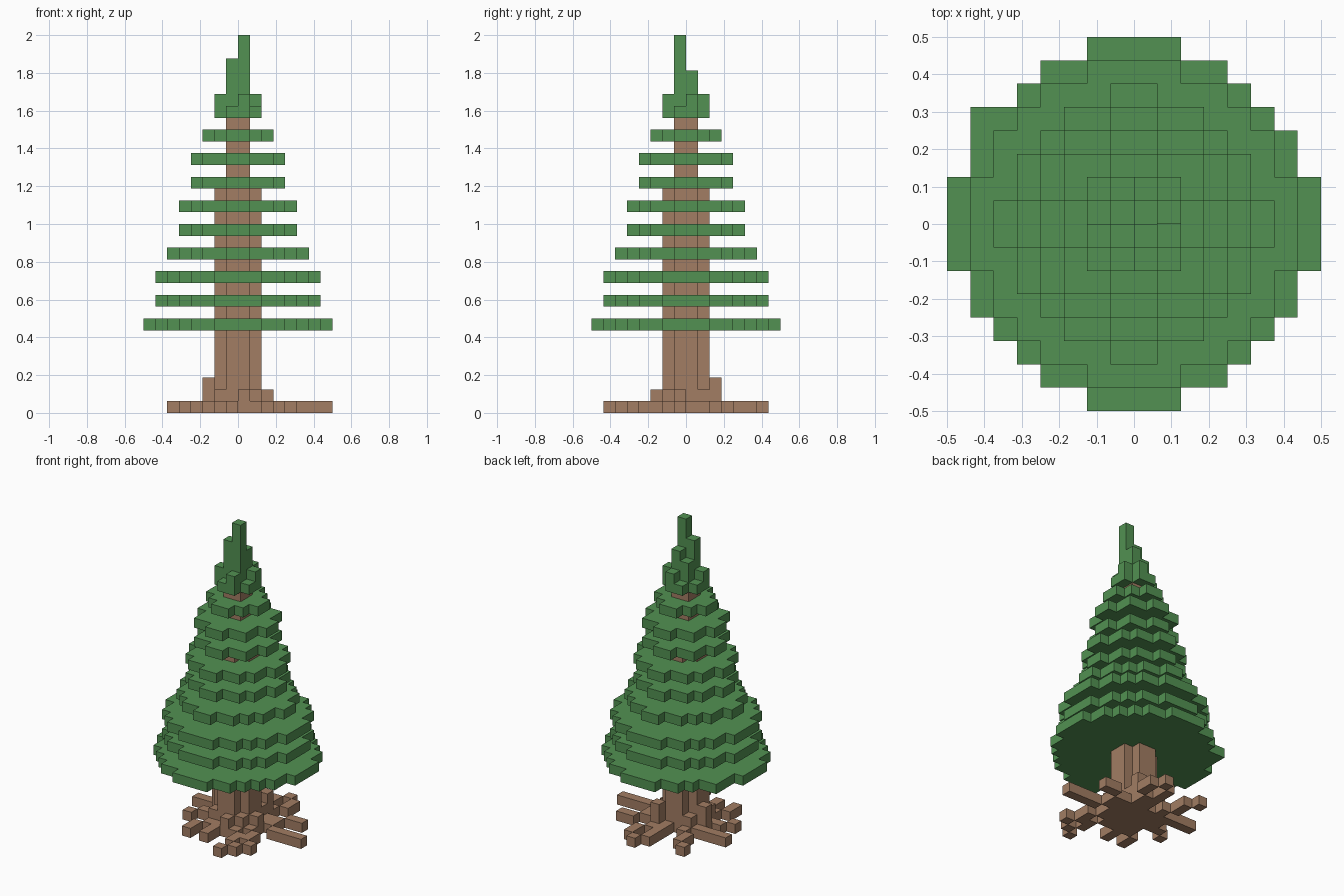
import bpy, bmesh, math

if "Cube" in bpy.data.objects:
    bpy.data.objects.remove(bpy.data.objects["Cube"])

V = 0.0625  # block size


def material(name, color):
    m = bpy.data.materials.new(name)
    m.diffuse_color = (*color, 1)
    m.use_nodes = True
    m.node_tree.nodes["Principled BSDF"].inputs["Base Color"].default_value = m.diffuse_color
    return m


def disc(radius):
    """Block cells of a stepped circle."""
    n = math.ceil(radius)
    return [(i, j) for i in range(-n, n) for j in range(-n, n)
            if (i + .5) ** 2 + (j + .5) ** 2 <= radius ** 2]


# Each side: outward step and its four corners
SIDES = []
for axis in range(3):
    for s in (0, 1):
        quad = []
        for u, w in ((0, 0), (1, 0), (1, 1), (0, 1)):
            c = [0, 0, 0]
            c[axis], c[(axis + 1) % 3], c[(axis + 2) % 3] = s, u, w
            quad.append(tuple(c))
        step = [0, 0, 0]
        step[axis] = 2 * s - 1
        SIDES.append((step, quad if s else quad[::-1]))


def build(name, cells, solid, mat):
    """Make one mesh from the exposed sides of the blocks."""
    bm = bmesh.new()
    verts = {}
    for c in sorted(cells):
        for step, quad in SIDES:
            if tuple(a + b for a, b in zip(c, step)) in solid:
                continue
            face = []
            for q in quad:
                p = tuple(a + b for a, b in zip(c, q))
                if p not in verts:
                    verts[p] = bm.verts.new([a * V for a in p])
                face.append(verts[p])
            bm.faces.new(face)
    me = bpy.data.meshes.new(name)
    bm.to_mesh(me)
    bm.free()
    me.materials.append(mat)
    bpy.context.collection.objects.link(bpy.data.objects.new(name, me))


# Trunk: thick lower part, thin upper part
trunk = {(i, j, k) for i, j in disc(1.7) for k in range(19)}
trunk |= {(i, j, k) for i, j in disc(1) for k in range(19, 25)}

# Roots: flared foot and crooked arms of single blocks along the ground
roots = set()
for i, j, h in ((-3, 0, 3), (1, 2, 3), (0, -3, 2), (2, -1, 2), (-2, 1, 2),
                (1, -2, 2), (1, 1, 2), (-2, -2, 2)):
    roots |= {(i, j, k) for k in range(h)}
ARMS = (
    ((2, 0), (3, 0), (4, -1), (5, -1), (6, -1), (7, -1)),
    ((2, 1), (3, 1), (4, 2), (5, 2)),
    ((1, 3), (2, 4), (2, 5), (1, 6)),
    ((0, 2), (0, 3), (0, 4), (0, 5)),
    ((-2, 2), (-3, 3), (-3, 4), (-4, 5)),
    ((-3, 1), (-4, 1), (-5, 1), (-6, 1)),
    ((-3, -1), (-4, -1), (-5, -2)),
    ((-2, -3), (-3, -4), (-3, -5)),
    ((-1, -3), (-1, -4), (-1, -5)),
    ((1, -3), (2, -4), (2, -5), (3, -6), (2, -7)),
    ((2, -2), (3, -3), (3, -4), (4, -5)),
)
for arm in ARMS:
    roots |= {(i, j, 0) for i, j in arm}
roots -= trunk

# Foliage: stacked discs with gaps
foliage = {(-7, 4, 7)}
for t, r in enumerate((8, 7, 7, 6, 5, 5, 4, 4, 3, 2)):
    foliage |= {(i, j, 7 + 2 * t) for i, j in disc(r - .3)}

# Crown tip: four uneven columns and a few raised blocks
for i, j, top in ((0, -1, 32), (-1, -1, 30), (0, 0, 29), (-1, 0, 28)):
    foliage |= {(i, j, k) for k in range(25, top)}
foliage |= {(i, j, 26) for i, j in ((0, -2), (1, 0), (-2, -1), (0, 1))}
foliage -= trunk

solid = trunk | roots | foliage
bark = material("bark", (0.36, 0.205, 0.125))
build("trunk", trunk, solid, bark)
build("roots", roots, solid, bark)
build("foliage", foliage, solid, material("needles", (0.085, 0.285, 0.085)))
